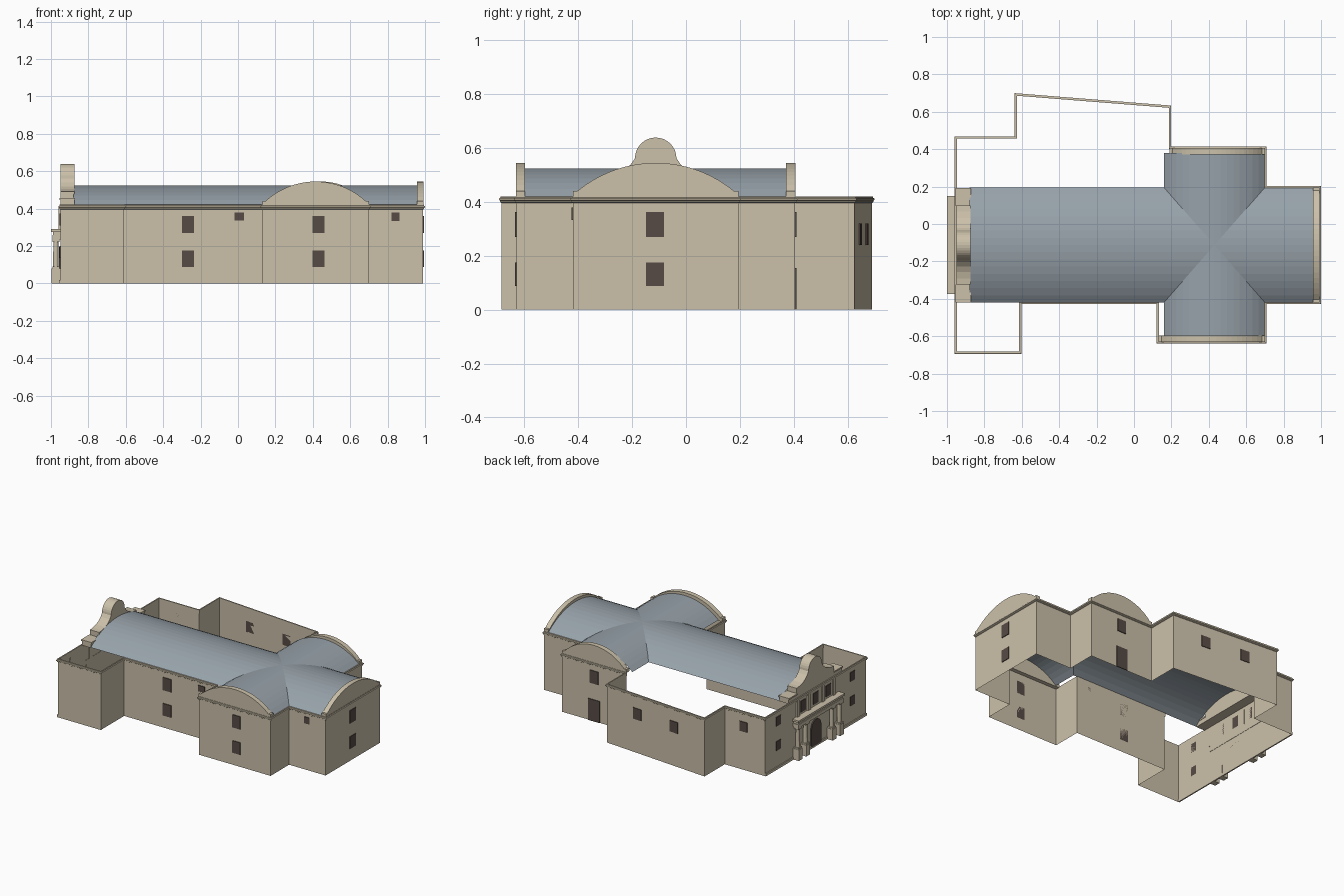
import bpy, bmesh, math
from mathutils import Vector, Matrix

if "Cube" in bpy.data.objects:
    bpy.data.objects.remove(bpy.data.objects["Cube"], do_unlink=True)


def material(name, rgb):
    m = bpy.data.materials.new(name)
    m.use_nodes = True
    m.diffuse_color = (*rgb, 1)
    m.node_tree.nodes["Principled BSDF"].inputs["Base Color"].default_value = (*rgb, 1)
    return m


STONE = material("warm limestone", (0.60, 0.53, 0.40))
ROOF = material("blue grey roofing", (0.31, 0.36, 0.40))
DARK = material("dark brown opening", (0.095, 0.07, 0.06))


def finish(name, bm, mat):
    mesh = bpy.data.meshes.new(name)
    bm.to_mesh(mesh)
    bm.free()
    mesh.materials.append(mat)
    ob = bpy.data.objects.new(name, mesh)
    bpy.context.collection.objects.link(ob)
    return ob


def box(name, x0, x1, y0, y1, z0, z1, mat=STONE):
    bm = bmesh.new()
    size = Matrix.Diagonal((x1 - x0, y1 - y0, z1 - z0, 1))
    mid = Matrix.Translation(((x0 + x1) / 2, (y0 + y1) / 2, (z0 + z1) / 2))
    bmesh.ops.create_cube(bm, size=1, matrix=mid @ size)
    return finish(name, bm, mat)


def slab(name, profile, origin, outward, depth, mat=STONE):
    """Extrude a (sideways, z) outline inward or outward along a wall normal."""
    n = Vector((*outward, 0)).normalized()
    side = Vector((-n.y, n.x, 0))
    bm = bmesh.new()
    face = bm.faces.new([bm.verts.new(Vector((*origin, 0)) + side * u + Vector((0, 0, z)))
                         for u, z in profile])
    ext = bmesh.ops.extrude_face_region(bm, geom=[face])["geom"]
    bmesh.ops.translate(bm, vec=n * depth,
                        verts=[v for v in ext if isinstance(v, bmesh.types.BMVert)])
    bmesh.ops.recalc_face_normals(bm, faces=bm.faces)
    return finish(name, bm, mat)


def opening(name, origin, outward, width, z0, z1):
    h = width / 2
    slab(name, [(-h, z0), (h, z0), (h, z1), (-h, z1)], origin, outward, 0.005, DARK)


# Outer walls: one thin closed run around the whole footprint
WALL_TOP = 0.42
PLAN = [(-.95, -.685), (-.61, -.685), (-.61, -.42), (.13, -.42), (.13, -.63), (.70, -.63),
        (.70, -.42), (.99, -.42), (.99, .195), (.70, .195), (.70, .405), (.19, .405),
        (.19, .625), (-.63, .69), (-.63, .46), (-.95, .46)]


def offset_plan(d):
    pts = [Vector(p) for p in PLAN]
    out = []
    for i, p in enumerate(pts):
        a = (p - pts[i - 1]).normalized()
        b = (pts[(i + 1) % len(pts)] - p).normalized()
        na, nb = Vector((a.y, -a.x)), Vector((b.y, -b.x))
        out.append(p + (na + nb) * d / (1 + na.dot(nb)))
    return out


def sweep(name, profile, mat):
    bm = bmesh.new()
    rings = [[bm.verts.new((p.x, p.y, z)) for p in offset_plan(d)] for d, z in profile]
    for lo, hi in zip(rings, rings[1:]):
        for i in range(len(PLAN)):
            j = (i + 1) % len(PLAN)
            bm.faces.new((lo[i], lo[j], hi[j], hi[i]))
    return finish(name, bm, mat)


sweep("outer_walls", [(0, 0), (0, WALL_TOP)], STONE)
sweep("wall_cornice", [(0, .396), (.005, .399), (.005, .404), (.009, .407), (.009, .413),
                       (.004, .416), (.004, .421), (-.004, .421), (-.004, .396)], STONE)

# Cross vault: four arms that meet along diagonal groins
CX, CY, HALF_X, HALF_Y, RISE = .43, -.1125, .27, .3075, .105


def arch(t, half=.29, rise=RISE):
    r = (half * half + rise * rise) / (2 * rise)
    return math.sqrt(r * r - (half * t) ** 2) - (r - rise)


def vault_arm(name, axis, end, steps=16):
    bm = bmesh.new()
    rows = []
    for i in range(steps + 1):
        t = 2 * i / steps - 1
        z = WALL_TOP + arch(t)
        if axis == "x":
            s = math.copysign(1, end - CX)
            y = CY + HALF_Y * t
            pts = (CX + s * HALF_X * abs(t), y, z), (end, y, z)
        else:
            s = math.copysign(1, end - CY)
            x = CX + HALF_X * t
            pts = (x, CY + s * HALF_Y * abs(t), z), (x, end, z)
        rows.append([bm.verts.new(p) for p in pts])
    for a, b in zip(rows, rows[1:]):
        f = bm.faces.new((a[0], a[1], b[1], b[0]))
        f.normal_update()
        if f.normal.z < 0:
            f.normal_flip()
    finish(name, bm, ROOF)


vault_arm("nave_vault", "x", -.88)
vault_arm("apse_vault", "x", .96)
vault_arm("front_transept_vault", "y", -.60)
vault_arm("back_transept_vault", "y", .38)


# Arched parapets with small flat shoulders
def parapet(name, origin, outward, half):
    inner = half - .016
    curve = [(inner * t, .44 + arch(t, inner, .105))
             for t in [1 - i / 10 for i in range(21)]]
    profile = [(-half, .415), (half, .415), (half, .44)] + curve + [(-half, .44)]
    slab(name, profile, origin, outward, -.035)


parapet("end_parapet", (.992, CY), (1, 0), .3075)
parapet("front_transept_parapet", (.415, -.632), (0, -1), .285)
parapet("back_transept_parapet", (.445, .407), (0, 1), .255)

# Curved gable above the entrance wall
side = [(.303, .415), (.303, .455), (.212, .455), (.212, .492), (.18, .495), (.145, .504),
        (.115, .519), (.092, .54), (.077, .562)]
crown = [(.077 * math.cos(math.pi * i / 16), .562 + .077 * math.sin(math.pi * i / 16))
         for i in range(1, 16)]
gable = side + crown + [(-u, z) for u, z in reversed(side)]
slab("entrance_gable", gable, (-.948, CY), (-1, 0), -.073)
for s in (-1, 1):
    y = CY + s * .258
    box("gable_shoulder_cap", -.954, -.872, y - .048, y + .048, .446, .456)

# Entrance portal: paired columns on pedestals carrying an entablature
for off in (-.235, -.15, .15, .235):
    y = CY + off
    box("pedestal", -.997, -.948, y - .022, y + .022, 0, .08)
    bm = bmesh.new()
    bmesh.ops.create_cone(bm, cap_ends=True, segments=12, radius1=.015, radius2=.013,
                          depth=.15, matrix=Matrix.Translation((-.974, y, .155)))
    finish("column", bm, STONE)
    box("column_base", -.993, -.955, y - .019, y + .019, .08, .09)
    box("column_capital", -.993, -.955, y - .019, y + .019, .222, .234)
box("entablature_beam", -.993, -.948, CY - .255, CY + .255, .234, .258)
box("entablature_frieze", -.988, -.948, CY - .25, CY + .25, .258, .276)
box("entablature_cornice", -1, -.948, CY - .262, CY + .262, .276, .29)
for off in (-.205, -.08, .08, .205):
    box("upper_pilaster", -.96, -.948, CY + off - .014, CY + off + .014, .29, .415)
box("entrance_plinth", -.957, -.948, -.685, .46, 0, .018)

# Arched entrance door
door = [(-.055, .01), (.055, .01)] + [
    (.055 * math.cos(math.pi * i / 10), .14 + .055 * math.sin(math.pi * i / 10))
    for i in range(11)]
slab("entrance_door", door, (-.95, CY), (-1, 0), .008, DARK)

# Windows and the back door
LOW, HIGH = (.088, .175), (.27, .362)
FRONT, BACK, EAST, WEST = (0, -1), (0, 1), (1, 0), (-1, 0)
for rows in (LOW, HIGH):
    opening("nave_window", (-.268, -.42), FRONT, .065, *rows)
    opening("front_transept_window", (.43, -.63), FRONT, .065, *rows)
    opening("end_window", (.99, -.115), EAST, .068, *rows)
opening("small_nave_window", (.007, -.42), FRONT, .052, .337, .38)
opening("small_apse_window", (.843, -.42), FRONT, .042, .333, .38)
opening("back_transept_window", (.445, .405), BACK, .065, *HIGH)
opening("back_door", (.445, .405), BACK, .09, .0, .155)
opening("annex_back_window", (-.78, .46), BACK, .06, .275, .345)
for x in (-.065, -.375):
    y = .625 + (.19 - x) * .065 / .82
    opening("courtyard_window", (x, y), (.065, .82), .068, .24, .32)
for y in (.31, -.53):
    opening("annex_upper_window", (-.95, y), WEST, .05, .31, .375)
    opening("annex_lower_window", (-.95, y), WEST, .05, .135, .2)
for off in (-.142, 0, .142):
    opening("entrance_upper_window", (-.95, CY + off), WEST, .055, .305, .385)
